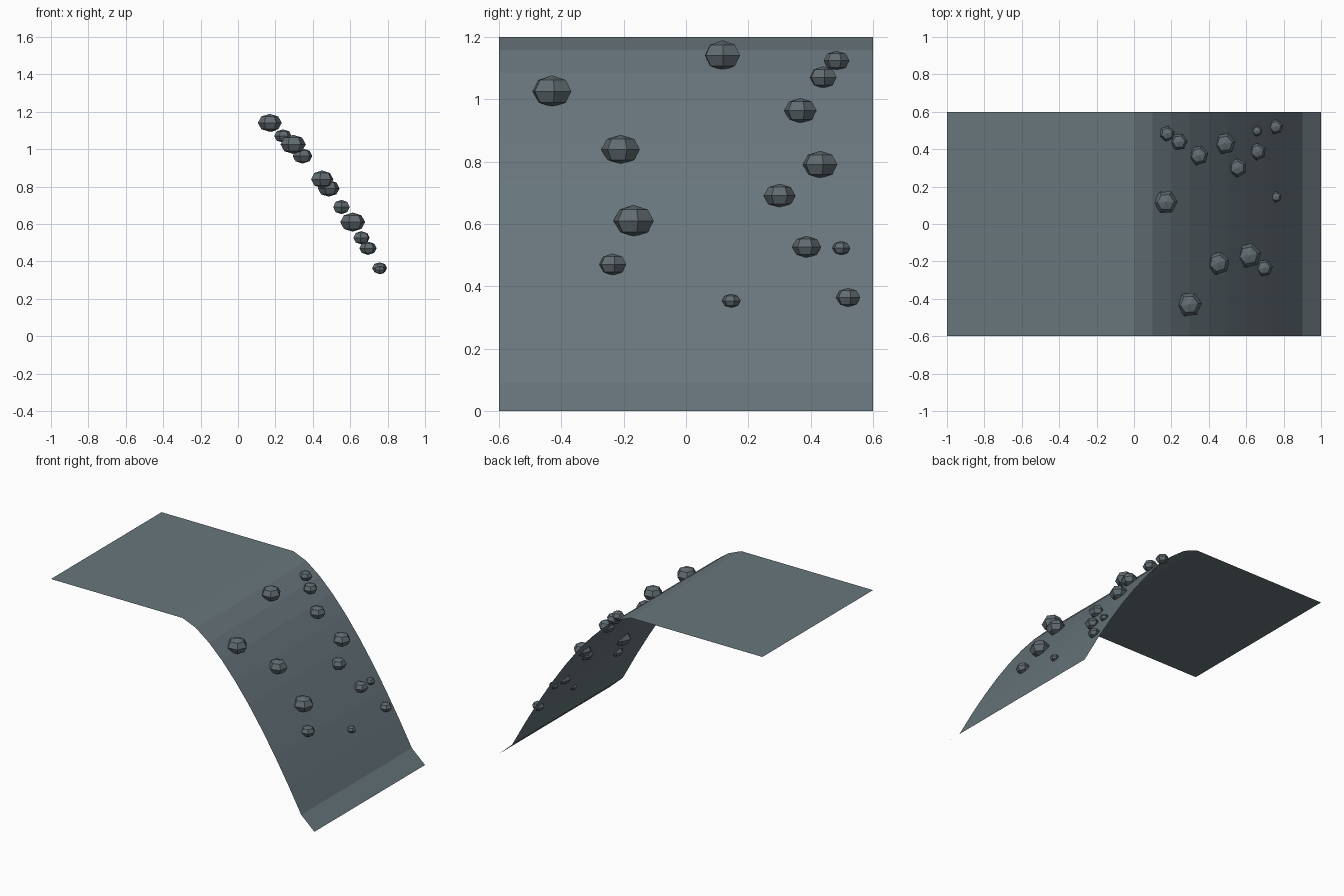
import bpy, bmesh, math
from mathutils import Matrix

cube = bpy.data.objects.get("Cube")
if cube:
    bpy.data.objects.remove(cube, do_unlink=True)


def make_material(name, rgb):
    mat = bpy.data.materials.new(name)
    mat.use_nodes = True
    color = (*rgb, 1.0)
    mat.diffuse_color = color
    mat.node_tree.nodes["Principled BSDF"].inputs["Base Color"].default_value = color
    return mat


def add_object(name, bm, material):
    mesh = bpy.data.meshes.new(name)
    bm.to_mesh(mesh)
    bm.free()
    mesh.materials.append(material)
    obj = bpy.data.objects.new(name, mesh)
    bpy.context.collection.objects.link(obj)
    return obj


def ground_height(x):
    """Flat plateau on the left, falling ever more steeply to the foot."""
    return max(0.0, 1.2 - 1.3 * max(x, 0.0) ** 1.5)


slate = make_material("slate ground", (0.138, 0.181, 0.202))
stone = make_material("grey stone", (0.118, 0.148, 0.162))

# Cliff sheet: a profile swept across the depth
DEPTH = 0.6
STEPS = 20
bm = bmesh.new()
rows = []
for i in range(STEPS + 1):
    x = -1 + 2 * i / STEPS
    rows.append([bm.verts.new((x, y, ground_height(x))) for y in (-DEPTH, DEPTH)])
for (a, b), (c, d) in zip(rows, rows[1:]):
    bm.faces.new((a, c, d, b))
add_object("cliff_slope", bm, slate)


# Boulders: squat faceted spheres half sunk into the slope
def add_boulder(index, x, y, radius, turn):
    bm = bmesh.new()
    bmesh.ops.create_uvsphere(bm, u_segments=6, v_segments=4, radius=radius)
    rim = min(bm.verts, key=lambda v: abs(v.co.z))
    align = math.radians(turn) - math.atan2(rim.co.y, rim.co.x)
    bm.transform(Matrix.Diagonal((1, 1, 0.75, 1)) @ Matrix.Rotation(align, 4, "Z"))
    boulder = add_object(f"boulder_{index}", bm, stone)
    boulder.location = (x, y, ground_height(x) + radius / 2)


# x, y, radius, turn in degrees
boulders = [
    (0.295, -0.43, 0.068, 6),
    (0.17, 0.117, 0.064, 2),
    (0.177, 0.483, 0.042, 20),
    (0.24, 0.44, 0.047, 6),
    (0.345, 0.367, 0.054, 14),
    (0.45, -0.21, 0.063, 19),
    (0.485, 0.43, 0.059, 10),
    (0.553, 0.30, 0.051, 30),
    (0.613, -0.168, 0.068, 12),
    (0.66, 0.387, 0.047, 22),
    (0.657, 0.498, 0.03, 15),
    (0.695, -0.235, 0.047, 8),
    (0.757, 0.52, 0.041, 12),
    (0.76, 0.145, 0.03, 20),
]
for index, values in enumerate(boulders, 1):
    add_boulder(index, *values)
